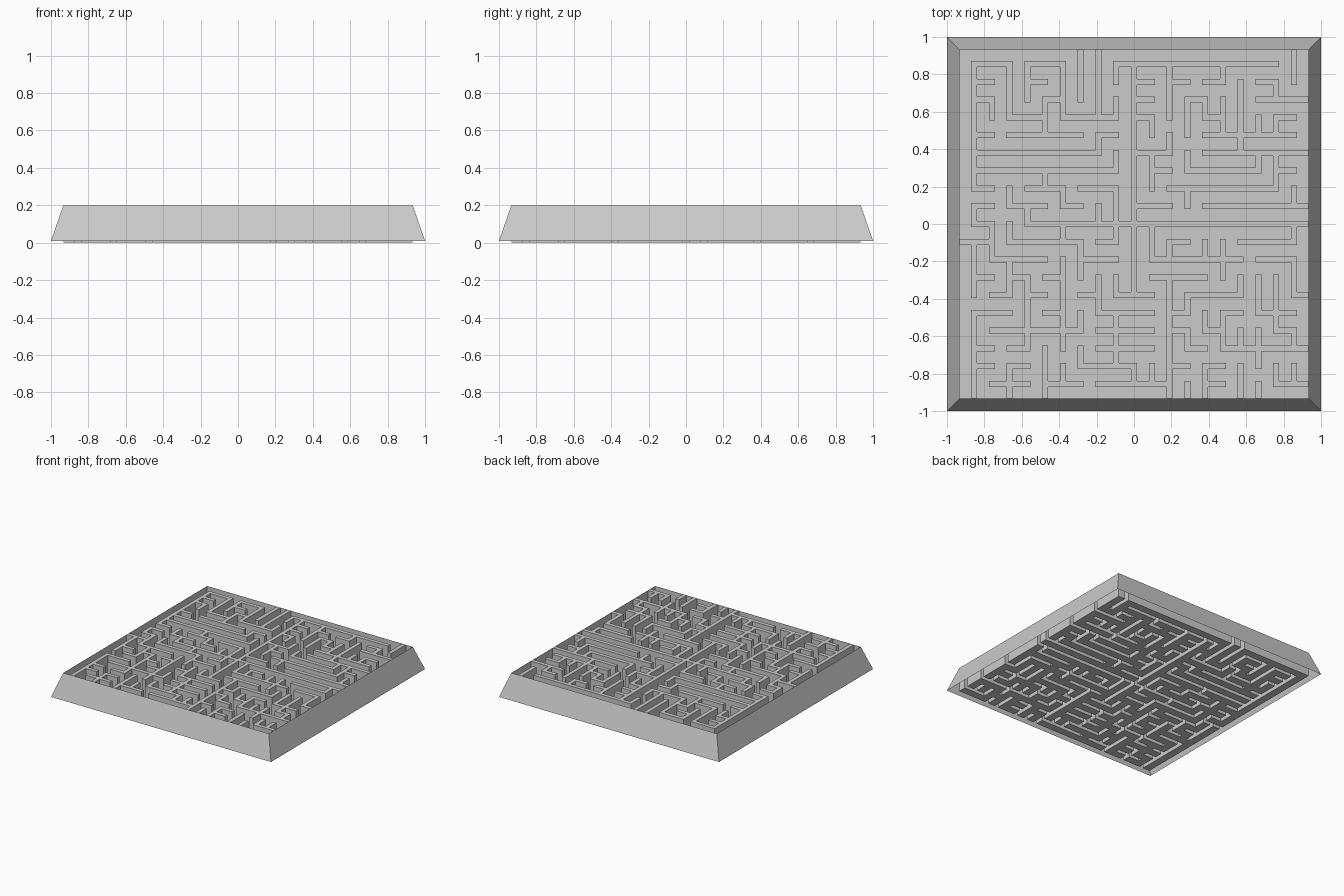
import bpy, bmesh, random
from mathutils import Vector

if "Cube" in bpy.data.objects:
    bpy.data.objects.remove(bpy.data.objects["Cube"])

PITCH, THICK, HEIGHT, LIP = 0.095, 0.032, 0.2, 0.01
CELLS = 20
N = 2 * CELLS                    # strips: even = wall line, odd = corridor
INNER = 10 * PITCH - THICK / 2   # inside of the rim

# Main walls on the post grid, counted from the top left: (line, from, to)
ACROSS = [(1, 9, 18), (3, 17, 19), (4, 3, 5), (4, 6, 9), (5, 3, 7), (5, 15, 19),
          (6, 1, 5), (6, 14, 20), (7, 1, 9), (7, 13, 17), (8, 13, 18), (9, 15, 20),
          (10, 4, 20), (11, 0, 2), (11, 3, 6), (11, 17, 19), (12, 2, 5), (12, 11, 14),
          (13, 11, 14), (14, 9, 11), (14, 13, 16), (17, 15, 19), (18, 8, 10), (19, 8, 12)]
DOWN = [(1, 1, 8), (3, 1, 4), (4, 1, 3), (6, 1, 3), (7, 0, 2), (8, 0, 4), (10, 1, 10),
        (12, 0, 2), (16, 2, 5), (18, 6, 9), (19, 0, 2), (4, 13, 17), (5, 17, 20),
        (6, 12, 15), (9, 15, 18), (10, 11, 13), (12, 13, 20), (15, 15, 17),
        (3, 18, 20), (16, 19, 20), (9, 8, 10), (11, 10, 12), (14, 12, 13)]


def add_face(bm, pts, toward):
    f = bm.faces.new([bm.verts.new(p) for p in pts])
    f.normal_update()
    if f.normal.dot(Vector(toward)) < 0:
        f.normal_flip()


def finish(bm, name):
    bmesh.ops.remove_doubles(bm, verts=bm.verts, dist=1e-5)
    mesh = bpy.data.meshes.new(name)
    bm.to_mesh(mesh)
    bm.free()
    obj = bpy.data.objects.new(name, mesh)
    bpy.context.collection.objects.link(obj)


def strip(i):
    """Start and end coordinate of strip i."""
    line = -0.95 + PITCH * (i // 2)
    if i % 2:
        return line + THICK / 2, line + PITCH - THICK / 2
    return line - THICK / 2, line + THICK / 2


# Wall plan: main walls first, then short walls join every free post to the tree
group, walls = {}, set()


def root(p):
    if not (0 < p[0] < CELLS and 0 < p[1] < CELLS):
        return (0, 0)            # the whole rim is one group
    while group.get(p, p) != p:
        p = group[p]
    return p


def join(p, q):
    a, b = root(p), root(q)
    if a == b:
        return
    if a == (0, 0):
        a, b = b, a
    group[a] = b
    walls.update([(2 * p[0], 2 * p[1]), (p[0] + q[0], p[1] + q[1]),
                  (2 * q[0], 2 * q[1])])


for r, c0, c1 in ACROSS:
    for c in range(c0, c1):
        join((c, r), (c + 1, r))
for c, r0, r1 in DOWN:
    for r in range(r0, r1):
        join((c, r), (c, r + 1))
links = [((c, r), (c + dc, r + 1 - dc)) for c in range(1, CELLS)
         for r in range(1, CELLS) for dc in (0, 1)]
random.seed(7)
random.shuffle(links)
for p, q in links:
    join(p, q)


def is_high(i, j):
    return (i, j) in walls or not (0 < i < N and 0 < j < N)


# Maze: one hollow sheet of floor, wall tops and wall sides
bm = bmesh.new()
for i in range(1, N):
    for j in range(1, N):
        x0, x1 = strip(i)
        y1, y0 = [-v for v in strip(j)]
        high = is_high(i, j)
        z = HEIGHT if high else 0.0
        add_face(bm, [(x0, y0, z), (x1, y0, z), (x1, y1, z), (x0, y1, z)], (0, 0, 1))
        if high:
            continue
        sides = [(-1, 0, (x0, y0), (x0, y1)), (1, 0, (x1, y0), (x1, y1)),
                 (0, -1, (x0, y1), (x1, y1)), (0, 1, (x0, y0), (x1, y0))]
        for di, dj, a, b in sides:
            if is_high(i + di, j + dj):
                add_face(bm, [(*a, 0), (*b, 0), (*b, HEIGHT), (*a, HEIGHT)], (-di, dj, 0))
finish(bm, "maze")

# Rim: four sloping sides with faceted corners, open underneath
bm = bmesh.new()
a = INNER
for k in range(4):
    def turn(x, y, z):
        for _ in range(k):
            x, y = -y, x
        return (x, y, z)
    out = turn(0, -1, 0)
    add_face(bm, [turn(-a, -a, HEIGHT), turn(-a, -1, LIP),
                  turn(a, -1, LIP), turn(a, -a, HEIGHT)], out)
    for s in (-1, 1):
        add_face(bm, [turn(s * a, -a, HEIGHT), turn(s * a, -1, LIP),
                      turn(s, -1, LIP)], out)
finish(bm, "sloped_rim")
